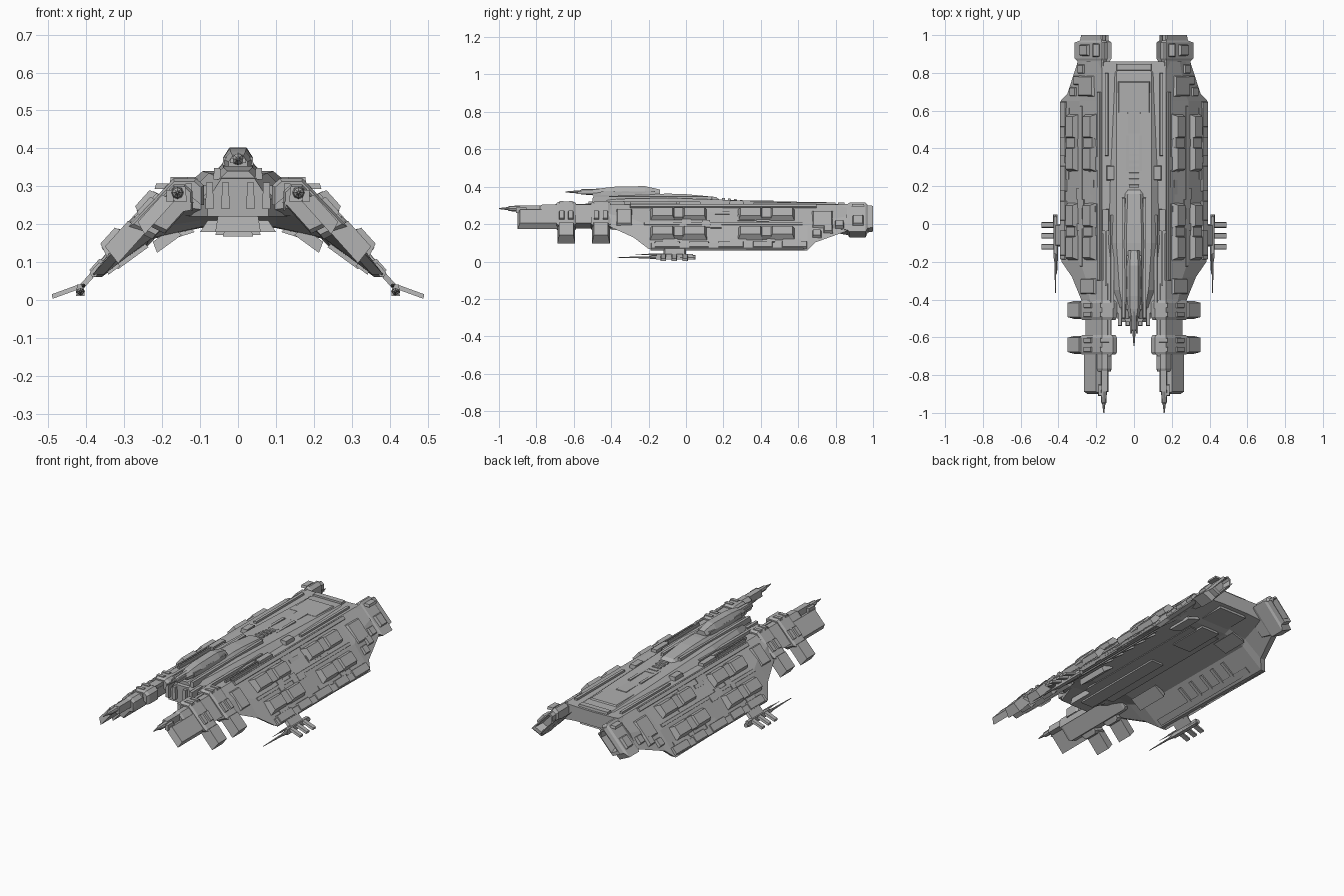
import bpy, bmesh, math, random
from mathutils import Matrix, Vector

random.seed(4)
default_cube = bpy.data.objects.get("Cube")
if default_cube:
    bpy.data.objects.remove(default_cube, do_unlink=True)

grey = bpy.data.materials.new("hull grey")
grey.use_nodes = True
tone = (.43, .43, .43, 1)
grey.diffuse_color = tone
grey.node_tree.nodes["Principled BSDF"].inputs["Base Color"].default_value = tone

# The wings slope down from ROOT to TIP, as (x, z)
ROOT, TIP = Vector((.17, .305)), Vector((.39, .06))
SPAN = (TIP - ROOT).length
SLOPE = (TIP - ROOT).normalized()
NORMAL = Vector((-SLOPE.y, SLOPE.x))
TILT = math.atan2(-SLOPE.y, SLOPE.x)
UNDER_TILT = TILT * .75


def finish(name, bm, mirror):
    bmesh.ops.recalc_face_normals(bm, faces=bm.faces)
    mesh = bpy.data.meshes.new(name)
    bm.to_mesh(mesh)
    bm.free()
    mesh.materials.append(grey)
    part = bpy.data.objects.new(name, mesh)
    bpy.context.collection.objects.link(part)
    if mirror:
        part.modifiers.new("Mirror", 'MIRROR').use_mirror_merge = False


def loft(name, sections, mirror=True):
    """Closed skin through cross-sections given as (y, points)."""
    bm = bmesh.new()
    rings = [[bm.verts.new((x, y, z)) for x, z in points] for y, points in sections]
    for ring, following in zip(rings, rings[1:]):
        for i in range(len(ring)):
            bm.faces.new((ring[i - 1], ring[i], following[i], following[i - 1]))
    bm.faces.new(rings[0])
    bm.faces.new(rings[-1])
    finish(name, bm, mirror)


def shrink(points, factor):
    centre = sum(points, Vector((0, 0))) / len(points)
    return [centre.lerp(p, factor) for p in points]


def prism(name, points, front, back, edge=.015):
    """Extrusion along y with chamfered ends."""
    small = shrink(points, .88)
    loft(name, [(front, small), (front + edge, points), (back - edge, points), (back, small)])


def blocks(name, boxes, mirror=True):
    """Several tapered boxes joined as one part."""
    bm = bmesh.new()
    for centre, size, tilt, taper in boxes:
        verts = bmesh.ops.create_cube(bm, size=1)["verts"]
        inset = (1 - taper) * min(size.x, size.y)
        for v in verts:
            upper = v.co.z > 0
            v.co = Vector(a * b for a, b in zip(v.co, size))
            if upper:
                v.co.x -= math.copysign(inset / 2, v.co.x)
                v.co.y -= math.copysign(inset / 2, v.co.y)
        place = Matrix.Translation(centre) @ Matrix.Rotation(tilt, 4, 'Y')
        bmesh.ops.transform(bm, matrix=place, verts=verts)
    finish(name, bm, mirror)


def box(x, y, z, width, length, height, tilt=0, taper=.8):
    return Vector((x, y, z)), Vector((width, length, height)), tilt, taper


def strip(x, front, back, z, width=.02, height=.03):
    return box(x, (front + back) / 2, z, width, back - front, height)


def skin(u):
    """Point on the bulged outer wing face, u from root 0 to tip 1."""
    return ROOT.lerp(TIP, u) + NORMAL * .012 * (1 - abs(2 * u - 1))


def on_wing(u, y, width, length, height, lift=0, taper=.8):
    p = skin(u) + NORMAL * lift
    return box(p.x, y, p.y, width, length, height, TILT, taper)


def band(inner, reach, lift, depth):
    """Bent section with a flat top that follows the wing slope."""
    end, bend = ROOT.lerp(TIP, reach) + NORMAL * lift, ROOT + Vector((0, lift))
    top, base = Vector((inner + .02, bend.y)), Vector((inner, bend.y - depth))
    side = Vector((inner, bend.y - depth / 4))
    return [base, side, top, bend, end, end - SLOPE * .02 - NORMAL * depth, bend - NORMAL * depth]


def hump(half, base, top):
    """Half of a trapezoid section around the centre line."""
    shoulder = base + (top - base) * .45
    return [(0, base), (half, base), (half, shoulder), (half * .55, top), (0, top)]


def barrel(name, tip, back, radius, x, z, mirror=True):
    profile = ((0, .15), (.4, .5), (.45, .8), (1, 1))
    turns = [i * math.tau / 8 for i in range(8)]
    loft(name, [(tip + (back - tip) * t, [(x + radius * r * math.cos(a), z + radius * r * math.sin(a)) for a in turns])
                for t, r in profile], mirror)


def wing_section(reach):
    end = ROOT.lerp(TIP, reach)
    keel = Vector((.1, .19 + (1 - reach) * .07))
    low = end - Vector((.03, 0))
    under = low.lerp(keel, .5) + Vector((0, .035 * reach))
    bulge = ROOT.lerp(end, .5) + NORMAL * .012
    return [(0, .3), ROOT, bulge, end, low, under, keel, (0, keel.y)]


# Arched hull
loft("wing_hull", [(y, wing_section(reach)) for y, reach in
                   ((-.47, .3), (-.4, .5), (-.28, .72), (-.2, .97), (.65, 1), (.69, .83), (.86, .58))])

# Two rows of armoured pods in pairs, each pair tied by a band
rows, pairs = (.25, .66), (-.04, .43)
blocks("wing_pods", [on_wing(u, pair + side * .085, .095, .145, .05, .006, .6)
                     for u in rows for pair in pairs for side in (-1, 1)])
blocks("pod_bands", [on_wing(u, pair, .08, .06, .035, .004) for u in rows for pair in pairs])

# Wing plating, rails and edges
blocks("wing_rails", [on_wing(.05, .2, .025, 1, .022), on_wing(.455, .2, .02, .85, .01),
                      on_wing(.92, .22, .045, .82, .014), on_wing(.35, .73, .13, .12, .02),
                      on_wing(.3, -.33, .12, .09, .022)])
blocks("wing_edge_plates", [on_wing(.9, -.1 + i * .17, .05, .14 - i % 2 * .03, .024) for i in range(5)])
blocks("wing_plating", [on_wing(random.uniform(.05, .92), random.uniform(-.15, .6), random.uniform(.02, .05),
                                random.uniform(.03, .1), .01, taper=1) for _ in range(20)])
blocks("wing_tail_plates", [on_wing(.66 - i * .1, .7 + i * .06, .05, .05, .02) for i in range(3)])

# Underside ribs and stepped keel
blocks("underside_ribs", [box(.28, .1 + i * .09, .115, .1, .02, .012, UNDER_TILT) for i in range(5)])
blocks("underside_plates", [box(.33, .2, .084, .04, .75, .014, UNDER_TILT), box(.19, -.1, .16, .08, .2, .03, UNDER_TILT),
                            box(.16, .62, .175, .09, .16, .02, UNDER_TILT / 2)])
blocks("keel", [strip(0, -.3, .6, .195, .2), strip(0, -.4, .2, .183, .08), strip(0, .4, .65, .187, .12),
                strip(0, -.47, -.25, .215, .12, .07), strip(0, .65, .84, .235, .18, .07)], False)

# Raised central deck and spine
loft("central_deck", [(y, hump(half, .22, top)) for y, half, top in
                      ((-.52, .08, .32), (-.35, .14, .335), (-.1, .17, .34), (.2, .17, .33), (.8, .17, .308), (.85, .12, .3))])
loft("spine", [(y, hump(half, .3, top)) for y, half, top in
               ((-.5, .05, .34), (-.4, .07, .35), (-.1, .07, .363), (0, .07, .36), (.16, .06, .345), (.18, .06, .33))])
blocks("nose_rods", [strip(x, -.54, -.44, .275, .022, .07) for x in (.033, .075)])
blocks("deck_rails", [strip(.055, -.5, .14, .333), strip(.15, -.33, -.03, .305, .01), strip(.165, -.3, -.05, .305, .01),
                      strip(.115, -.45, .05, .305), strip(.145, .36, .8, .3), strip(.035, .17, .47, .312),
                      strip(.125, .23, .31, .31, .045), strip(.15, -.04, .08, .305, .04)])
blocks("spine_steps", [box(0, .2 + i * .032, .328 - i * .003, .055, .018, .022) for i in range(7)], False)
blocks("rear_deck_panels", [strip(0, .57, .77, .302, .2), strip(0, .47, .6, .305, .08), strip(0, .81, .85, .3, .19)], False)

# Top turret
loft("turret", [(y, hump(half, .352, top)) for y, half, top in
                ((-.5, .025, .38), (-.45, .036, .392), (-.38, .04, .4), (-.22, .04, .403), (-.14, .03, .385))])
barrel("turret_barrel", -.645, -.45, .018, 0, .372, False)
blocks("turret_sides", [box(.031, -.42 + i * .11, .366, .02, .07, .022) for i in range(3)])
blocks("turret_rods", [strip(.016, -.58, -.48, .368, .01, .014)])

# Forward arms with outer blade, needle and clamps
prism("forward_arm", band(.12, .4, 0, .07), -.78, -.3)
blocks("arm_blade", [on_wing(.27, -.79, .12, .22, .035, -.02)])
blocks("arm_blocks", [strip(.155, -.89, -.75, .28, .04, .04), strip(.18, -.91, -.85, .275), strip(.13, -.7, -.4, .292)])
barrel("arm_needle", -1, -.88, .017, .16, .283)
for label, y in (("front", -.64), ("rear", -.455)):
    prism(label + "_arm_clamp", band(.09, .5, .015, .07), y - .052, y + .052)
    blocks(label + "_clamp_leg", [on_wing(.6, y, .11, .095, .055, -.012)])
    sides = (y - .024, y + .024)
    blocks(label + "_clamp_plates", [box(.155, side, .316, .05, .025, .016) for side in sides]
           + [on_wing(.28, side, .06, .03, .018, .008) for side in sides])

# Rear engine pods with recessed nozzles
engine = band(.14, .62, .01, .068)
loft("engine_pod", [(y, shrink(engine, factor)) for y, factor in
                    ((.8, .8), (.865, .9), (.875, 1), (.96, 1), (.972, .78), (1, .74), (1, .6), (.95, .5))])
blocks("engine_plates", [on_wing(.38, .92, .07, .06, .016, .006), strip(.2, .885, .955, .3, .04, .014)])

# Wing tip guns on struts with fins
blocks("gun_strut", [box(.392, -.06, .058, .075, .12, .014, TILT), strip(.416, -.16, .04, .026, .022)])
blocks("gun_fins", [box(.455, -.005 - i * .058, .022, .078, .03, .012, math.radians(20)) for i in range(3)])
barrel("gun_barrel", -.365, .05, .012, .416, .022)
barrel("gun_side_barrel", -.27, -.1, .006, .408, .038)
